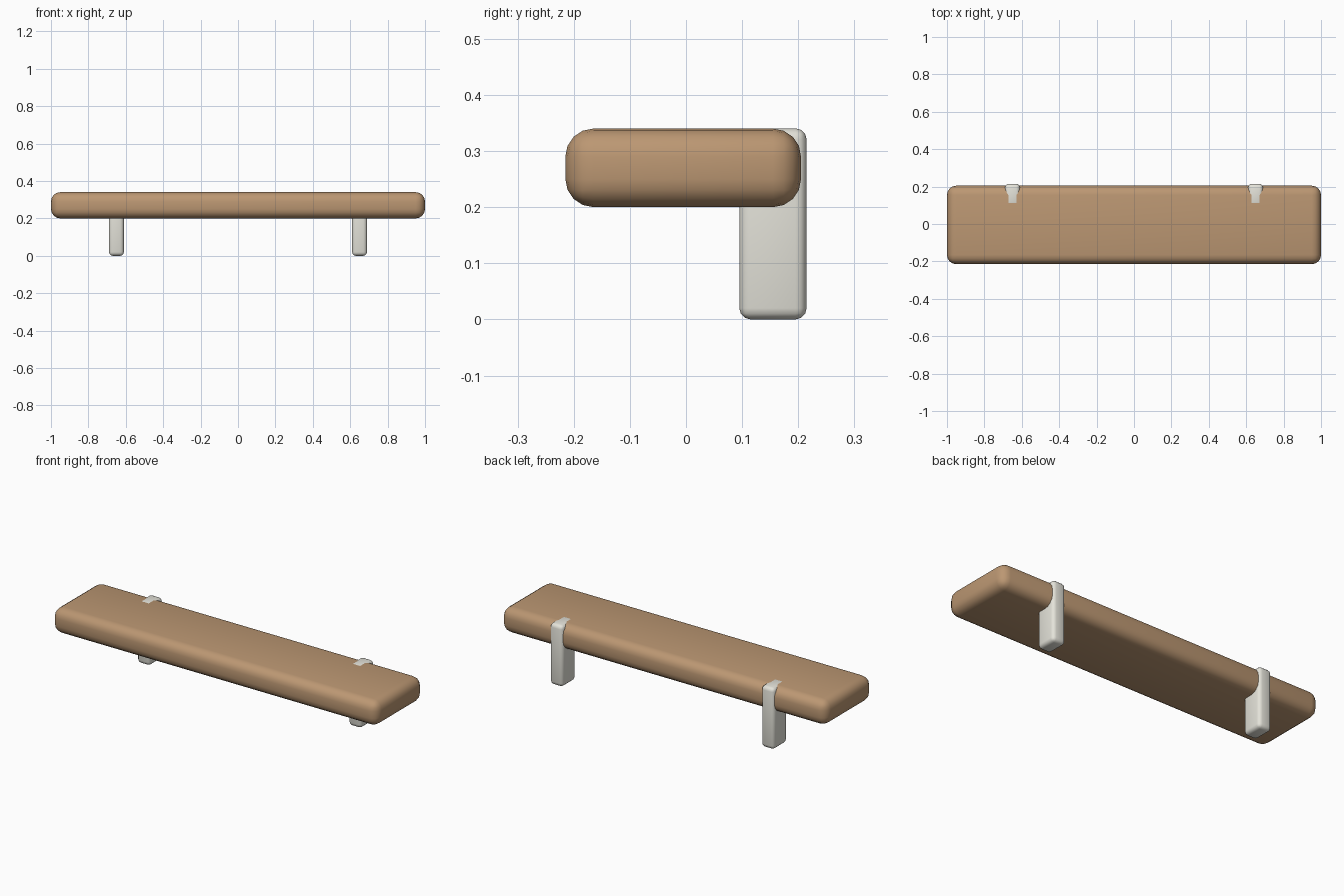
import bpy

if "Cube" in bpy.data.objects:
    bpy.data.objects.remove(bpy.data.objects["Cube"])


def material(name, color):
    m = bpy.data.materials.new(name)
    m.diffuse_color = color
    m.use_nodes = True
    m.node_tree.nodes["Principled BSDF"].inputs["Base Color"].default_value = m.diffuse_color
    return m


def rounded_box(name, lo, hi, radius, segments, mat):
    """Box between two corners with rounded edges."""
    center = [(a + b) / 2 for a, b in zip(lo, hi)]
    bpy.ops.mesh.primitive_cube_add(size=1, location=center)
    ob = bpy.context.object
    ob.name = name
    ob.scale = [b - a for a, b in zip(lo, hi)]
    bpy.ops.object.transform_apply(location=False, rotation=False, scale=True)
    bevel = ob.modifiers.new("rounding", "BEVEL")
    bevel.width = radius
    bevel.segments = segments
    bpy.ops.object.modifier_apply(modifier=bevel.name)
    bpy.ops.object.shade_smooth_by_angle(angle=0.7)
    ob.data.materials.append(mat)
    return ob


wood = material("wood", (0.50, 0.31, 0.17, 1))
cream = material("cream", (0.78, 0.77, 0.70, 1))

# Long rounded plank
rounded_box("shelf_board", (-1, -0.215, 0.20), (1, 0.205, 0.34), 0.05, 4, wood)

# Two upright brackets wrapping the back edge, just proud of the board top
for side, x in (("left", -0.65), ("right", 0.65)):
    rounded_box(side + "_bracket", (x - 0.04, 0.095, 0), (x + 0.04, 0.215, 0.3405),
                0.02, 3, cream)
